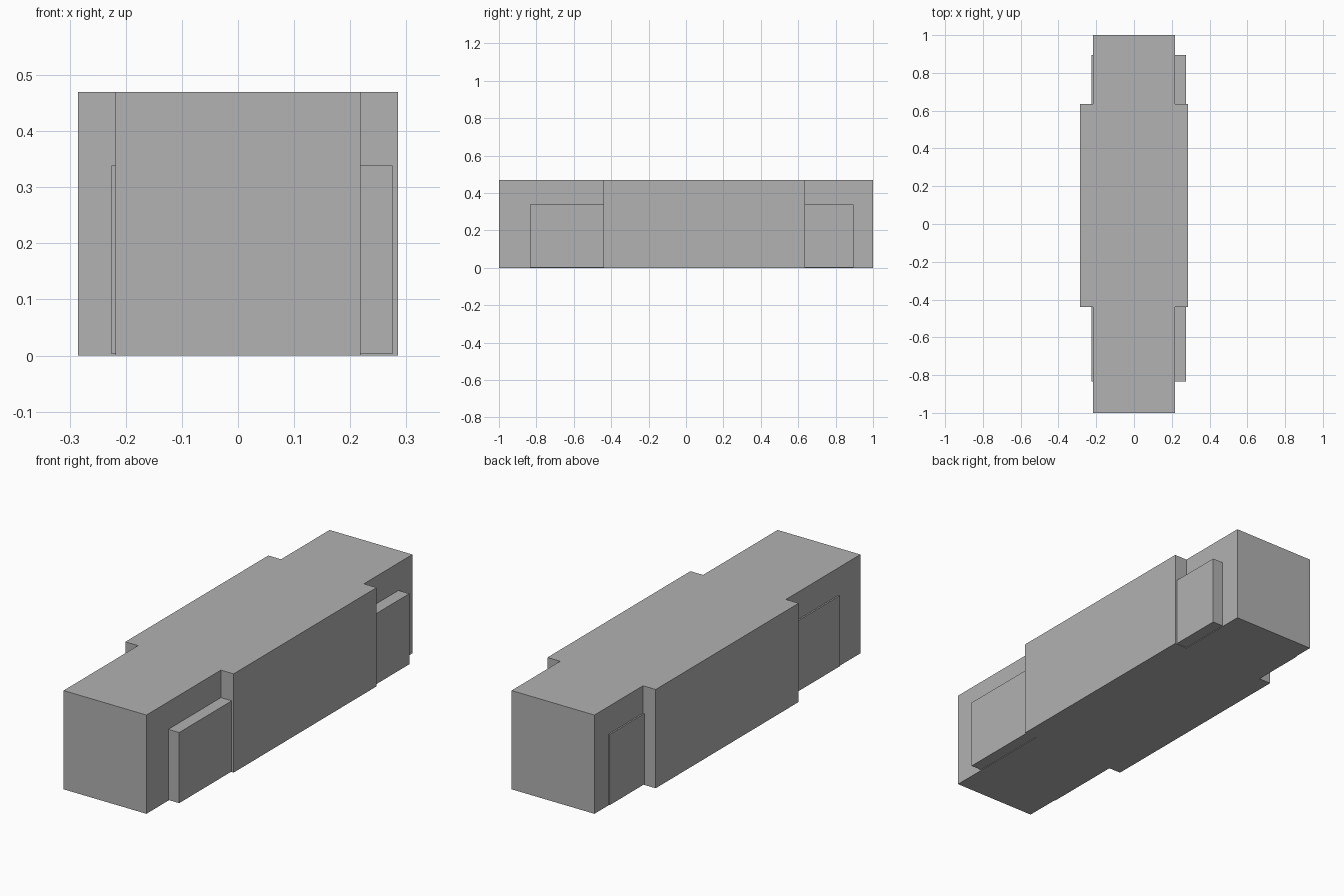
import bpy
import bmesh

cube = bpy.data.objects.get("Cube")
if cube:
    bpy.data.objects.remove(cube, do_unlink=True)

grey = bpy.data.materials.new("plain_grey")
grey.use_nodes = True
colour = (0.445, 0.445, 0.445, 1)
grey.diffuse_color = colour
grey.node_tree.nodes["Principled BSDF"].inputs["Base Color"].default_value = colour


def prism(name, outline, bottom, top):
    """Extrude a plan outline between two heights."""
    bm = bmesh.new()
    base = bm.faces.new([bm.verts.new((x, y, bottom)) for x, y in outline])
    result = bmesh.ops.extrude_face_region(bm, geom=[base], use_keep_orig=True)
    for v in result["geom"]:
        if isinstance(v, bmesh.types.BMVert):
            v.co.z = top
    bmesh.ops.recalc_face_normals(bm, faces=bm.faces[:])
    mesh = bpy.data.meshes.new(name)
    bm.to_mesh(mesh)
    bm.free()
    mesh.materials.append(grey)
    obj = bpy.data.objects.new(name, mesh)
    bpy.context.collection.objects.link(obj)
    return obj


# Main body: narrow ends with a wider middle section
side = [(0.218, -1), (0.218, -0.44), (0.285, -0.44),
        (0.285, 0.635), (0.218, 0.635), (0.218, 1)]
prism("body", side + [(-x, y) for x, y in reversed(side)], 0, 0.47)

# Low cross blocks passing through the narrow ends, offset towards +x
for name, y0, y1 in (("front_cross_block", -0.835, -0.44),
                     ("rear_cross_block", 0.635, 0.895)):
    prism(name, [(-0.225, y0), (0.275, y0), (0.275, y1), (-0.225, y1)], 0.003, 0.339)
